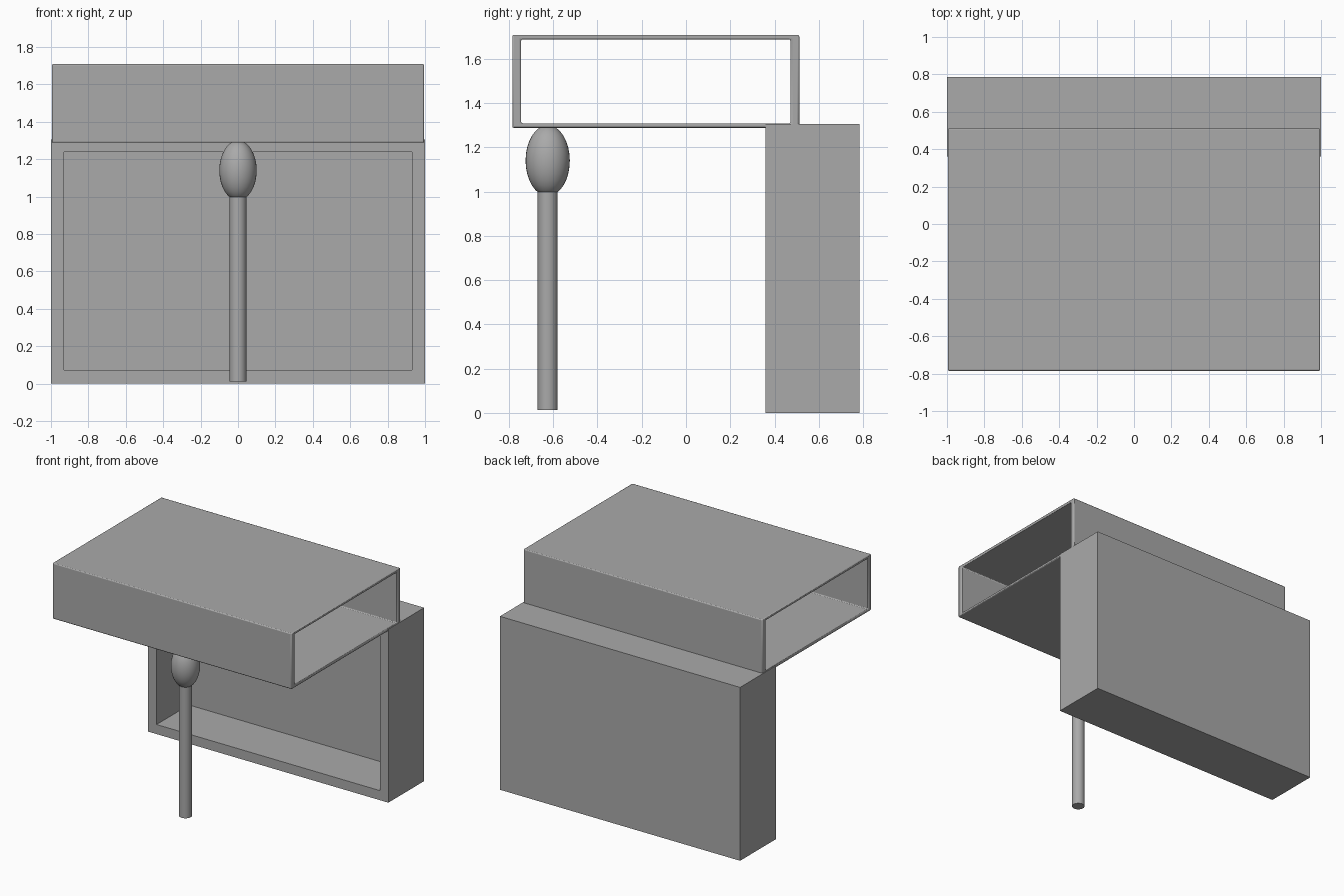
import bpy, bmesh

default_cube = bpy.data.objects.get("Cube")
if default_cube:
    bpy.data.objects.remove(default_cube)

GREY = (0.4, 0.4, 0.4, 1)
grey = bpy.data.materials.new("plain grey")
grey.use_nodes = True
grey.diffuse_color = GREY
grey.node_tree.nodes["Principled BSDF"].inputs["Base Color"].default_value = GREY


def rect(a0, a1, b0, b1):
    return [(a0, b0), (a1, b0), (a1, b1), (a0, b1)]


def finish(bm, name):
    bmesh.ops.recalc_face_normals(bm, faces=bm.faces)
    mesh = bpy.data.meshes.new(name)
    bm.to_mesh(mesh)
    bm.free()
    mesh.materials.append(grey)
    obj = bpy.data.objects.new(name, mesh)
    bpy.context.collection.objects.link(obj)
    return obj


def skin(bm, loops, closed):
    """Join successive four-point loops with quads."""
    rings = [[bm.verts.new(p) for p in loop] for loop in loops]
    pairs = list(zip(rings, rings[1:]))
    if closed:
        pairs.append((rings[-1], rings[0]))
    else:
        bm.faces.new(rings[0])
        bm.faces.new(rings[-1])
    for a, b in pairs:
        for i in range(4):
            j = (i + 1) % 4
            bm.faces.new((a[i], a[j], b[j], b[i]))


def smooth(obj):
    bpy.ops.object.select_all(action='DESELECT')
    obj.select_set(True)
    bpy.context.view_layer.objects.active = obj
    bpy.ops.object.shade_smooth_by_angle()


# Sleeve: rectangular tube open at both x ends, softly bevelled
outer = rect(-0.785, 0.512, 1.288, 1.708)
inner = rect(-0.745, 0.472, 1.308, 1.688)
half = 0.995
bm = bmesh.new()
skin(bm, [[(x, y, z) for y, z in profile] for x, profile in
          ((-half, outer), (half, outer), (half, inner), (-half, inner))], True)
sleeve = finish(bm, "box_sleeve")
bevel = sleeve.modifiers.new("soft edges", 'BEVEL')
bevel.width = 0.007
bevel.segments = 2
smooth(sleeve)

# Tray: upright box whose hollow faces the front
shell = rect(-1, 1, 0, 1.305)
hollow = rect(-0.93, 0.93, 0.072, 1.238)
bm = bmesh.new()
skin(bm, [[(x, y, z) for x, z in profile] for y, profile in
          ((0.785, shell), (0.36, shell), (0.36, hollow), (0.745, hollow))], False)
finish(bm, "box_tray")

# Match: round stick with an egg-shaped head
bpy.ops.mesh.primitive_cylinder_add(vertices=32, radius=0.045, depth=1.0,
                                    location=(0, -0.625, 0.512))
stick = bpy.context.object
stick.name = "match_stick"
bpy.ops.mesh.primitive_uv_sphere_add(segments=32, ring_count=16, radius=1,
                                     location=(0, -0.625, 1.14))
head = bpy.context.object
head.name = "match_head"
head.scale = (0.1, 0.1, 0.16)
bpy.ops.object.transform_apply(location=False, rotation=False, scale=True)
for part in (stick, head):
    part.data.materials.append(grey)
    smooth(part)
